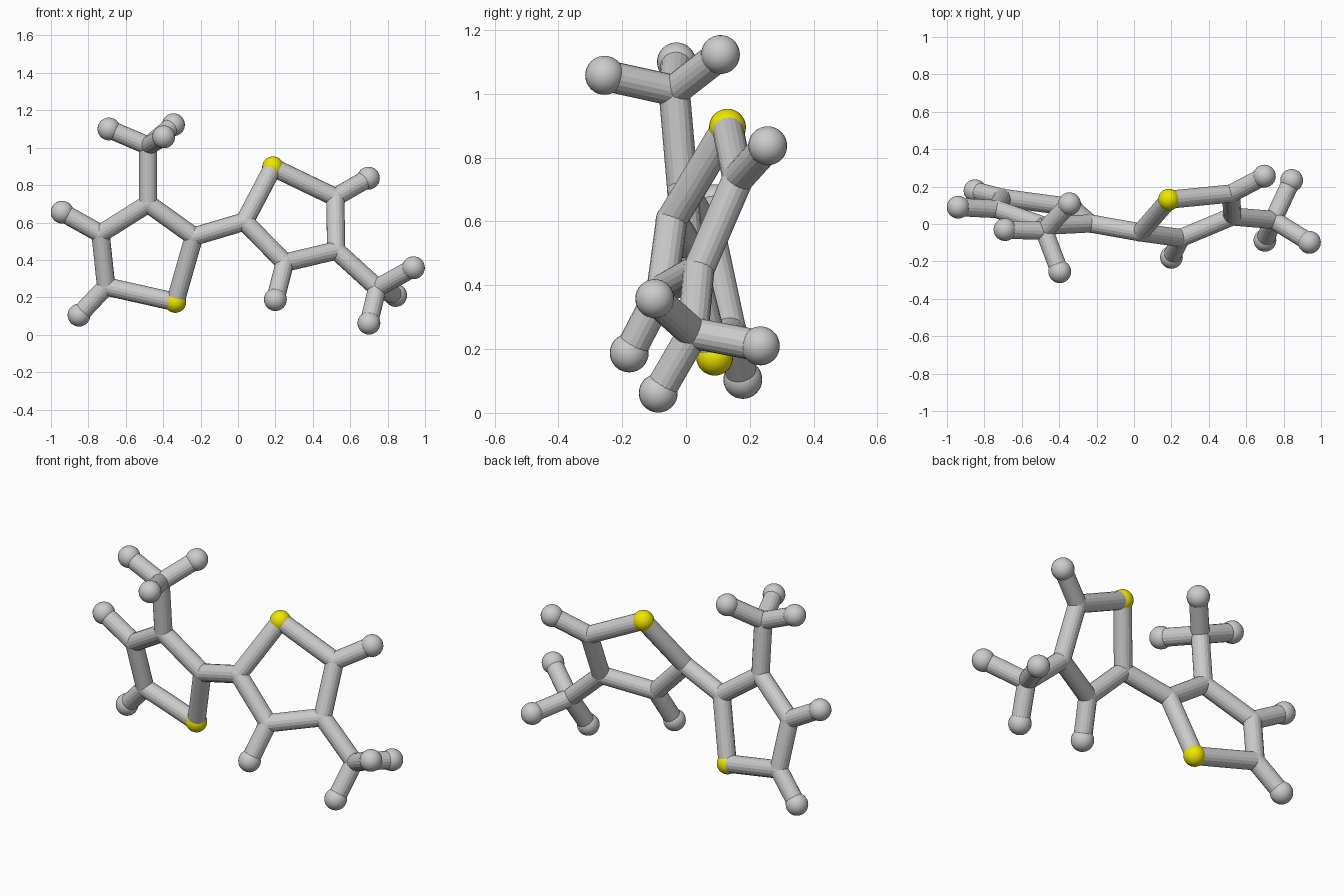
import bpy
from mathutils import Vector

if "Cube" in bpy.data.objects:
    bpy.data.objects.remove(bpy.data.objects["Cube"])

STICK_R, BALL_R = 0.049, 0.061

# Joint positions: two five-sided rings, their outer tips and two three-pronged branches
joints = {
    # left ring
    "l_bridge": (-0.235, 0.003, 0.525), "l_top": (-0.48, -0.01, 0.70),
    "l_upper": (-0.735, 0.08, 0.54), "l_lower": (-0.705, 0.14, 0.258),
    "l_yellow": (-0.335, 0.09, 0.175),
    "l_branch": (-0.48, -0.037, 1.01),
    # right ring
    "r_bridge": (0.035, -0.045, 0.605), "r_yellow": (0.187, 0.13, 0.895),
    "r_upper": (0.52, 0.163, 0.735), "r_corner": (0.525, 0.04, 0.45),
    "r_lower": (0.25, -0.075, 0.385),
    "r_branch": (0.745, 0.022, 0.25),
}
# Tips: (parent joint, position)
tips = [
    ("l_upper", (-0.94, 0.09, 0.655)), ("l_lower", (-0.85, 0.178, 0.105)),
    ("l_branch", (-0.69, -0.03, 1.10)), ("l_branch", (-0.345, 0.108, 1.123)),
    ("l_branch", (-0.397, -0.255, 1.058)),
    ("r_upper", (0.697, 0.256, 0.837)), ("r_lower", (0.20, -0.178, 0.188)),
    ("r_branch", (0.938, -0.098, 0.358)), ("r_branch", (0.70, -0.087, 0.062)),
    ("r_branch", (0.843, 0.233, 0.21)),
]
left_ring = ["l_bridge", "l_top", "l_upper", "l_lower", "l_yellow"]
right_ring = ["r_bridge", "r_yellow", "r_upper", "r_corner", "r_lower"]

yellow = bpy.data.materials.new("yellow")
yellow.diffuse_color = (0.85, 0.8, 0.0, 1)
yellow.use_nodes = True
yellow.node_tree.nodes["Principled BSDF"].inputs["Base Color"].default_value = yellow.diffuse_color


def ball(name, pos, radius, mat=None):
    bpy.ops.mesh.primitive_uv_sphere_add(segments=24, ring_count=16, radius=radius, location=pos)
    ob = bpy.context.object
    ob.name = name
    bpy.ops.object.shade_smooth()
    if mat:
        ob.data.materials.append(mat)


def stick(name, a, b):
    a, b = Vector(a), Vector(b)
    bpy.ops.mesh.primitive_cylinder_add(vertices=18, radius=STICK_R, depth=(b - a).length,
                                        location=(a + b) / 2)
    ob = bpy.context.object
    ob.name = name
    ob.rotation_euler = (b - a).to_track_quat('Z', 'Y').to_euler()


# Joint balls: grey ones flush with the sticks, yellow ones larger
for name, pos in joints.items():
    if name.endswith("yellow"):
        ball(name + "_ball", pos, 0.058, yellow)
    else:
        ball(name + "_joint", pos, STICK_R + 0.001)

# Ring sticks
for label, ring in (("left_ring_stick", left_ring), ("right_ring_stick", right_ring)):
    for a, b in zip(ring, ring[1:] + ring[:1]):
        stick(label, joints[a], joints[b])

# Bridge between rings and branch stems
stick("bridge_stick", joints["l_bridge"], joints["r_bridge"])
stick("left_branch_stem", joints["l_top"], joints["l_branch"])
stick("right_branch_stem", joints["r_corner"], joints["r_branch"])

# Outer sticks with end balls
for parent, pos in tips:
    stick("tip_stick", joints[parent], pos)
    ball("tip_ball", pos, BALL_R)
